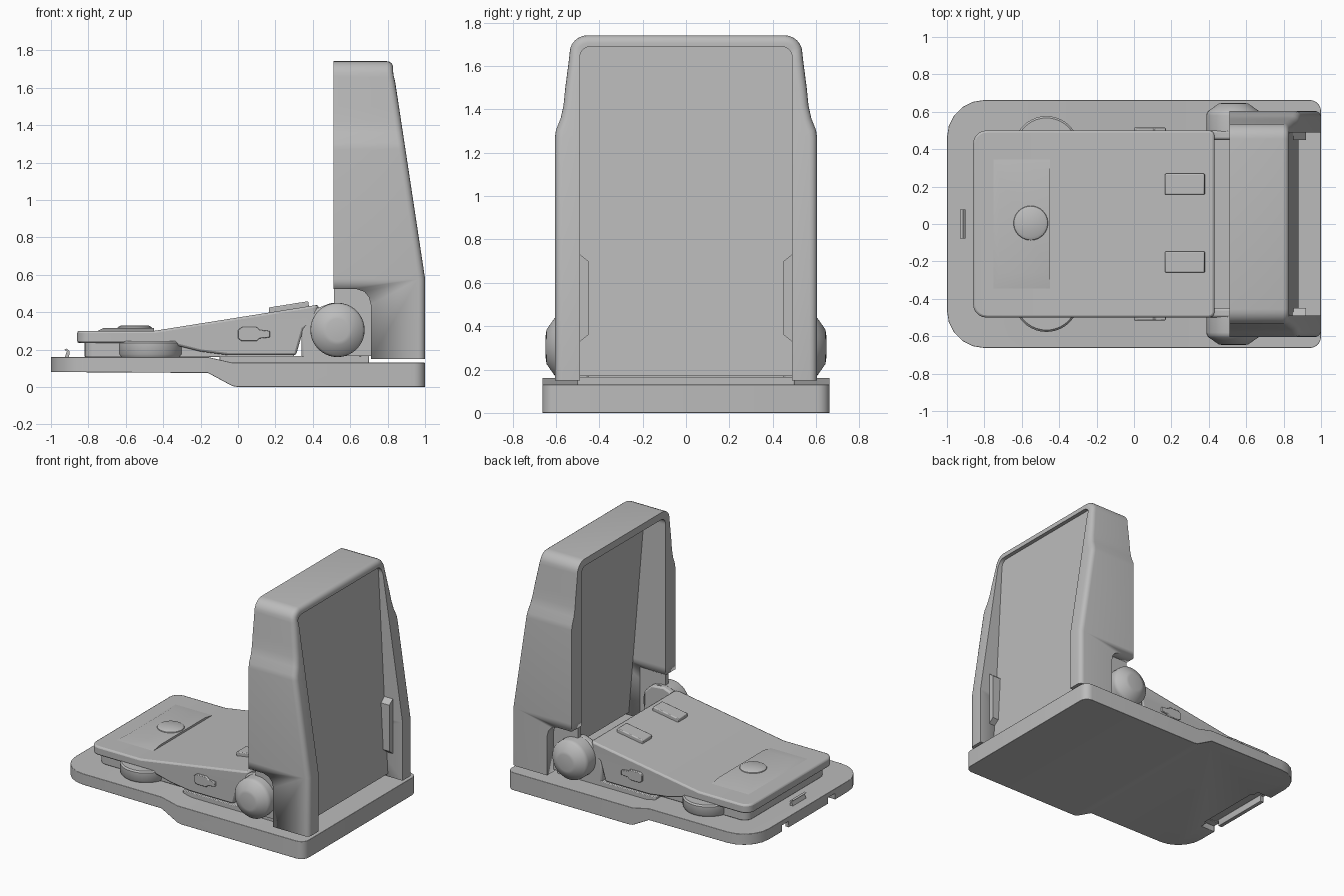
import bpy, bmesh, math
from mathutils import Matrix, Vector

cube = bpy.data.objects.get("Cube")
if cube:
    bpy.data.objects.remove(cube)

grey = bpy.data.materials.new("plain_grey")
grey.use_nodes = True
grey.diffuse_color = (0.5, 0.5, 0.5, 1)
grey.node_tree.nodes["Principled BSDF"].inputs["Base Color"].default_value = (0.5, 0.5, 0.5, 1)


def finish(name, bm, bevel=0, segments=2, angle=35, cutters=()):
    bmesh.ops.recalc_face_normals(bm, faces=bm.faces[:])
    mesh = bpy.data.meshes.new(name)
    bm.to_mesh(mesh)
    bm.free()
    ob = bpy.data.objects.new(name, mesh)
    bpy.context.collection.objects.link(ob)
    mesh.materials.append(grey)
    for cutter in cutters:
        mod = ob.modifiers.new("cut", "BOOLEAN")
        mod.object = cutter
        mod.operation = "DIFFERENCE"
        mod.solver = "EXACT"
    if bevel:
        mod = ob.modifiers.new("bevel", "BEVEL")
        mod.width, mod.segments = bevel, segments
        mod.limit_method, mod.angle_limit = "ANGLE", math.radians(angle)
    bpy.ops.object.select_all(action="DESELECT")
    ob.select_set(True)
    bpy.context.view_layer.objects.active = ob
    bpy.ops.object.shade_smooth_by_angle(angle=math.radians(angle))
    return ob


def prism(profile, y0, y1, left=0, right=0):
    """Extrude an x-z profile along y; round the upright end corners."""
    bm = bmesh.new()
    face = bm.faces.new([bm.verts.new((x, y0, z)) for x, z in profile])
    new = bmesh.ops.extrude_face_region(bm, geom=[face])["geom"]
    bmesh.ops.translate(bm, vec=(0, y1 - y0, 0), verts=[v for v in new if isinstance(v, bmesh.types.BMVert)])
    xs = [p[0] for p in profile]
    for end, size in ((min(xs), left), (max(xs), right)):
        if size:
            edges = [e for e in bm.edges if all(abs(v.co.x - end) < 1e-4 for v in e.verts)
                     and abs(e.verts[0].co.y - e.verts[1].co.y) < 1e-4]
            bmesh.ops.bevel(bm, geom=edges, offset=size, segments=5, profile=0.5, affect="EDGES")
    return bm


def box(x0, x1, y0, y1, z0, z1):
    return prism([(x0, z0), (x1, z0), (x1, z1), (x0, z1)], y0, y1)


def lathe(points, matrix):
    """Revolve (radius, height) points around z, then place."""
    bm = bmesh.new()
    vs = [bm.verts.new((r, 0, h)) for r, h in points]
    edges = [bm.edges.new(pair) for pair in zip(vs, vs[1:])]
    bmesh.ops.spin(bm, geom=vs + edges, axis=(0, 0, 1), cent=(0, 0, 0), steps=40, angle=math.tau)
    bmesh.ops.remove_doubles(bm, verts=bm.verts[:], dist=1e-4)
    bmesh.ops.transform(bm, matrix=matrix, verts=bm.verts[:])
    return bm


def helper(name, bm):
    ob = finish(name, bm)
    ob.hide_render = True
    ob.hide_viewport = True
    ob.display_type = "WIRE"
    return ob


# Stepped base with a groove and two finger slots under its free end
slots = [helper("base_groove_cutter", box(-0.97, -0.86, -0.26, 0.26, 0, 0.13))]
for side in (-1, 1):
    slots.append(helper("base_slot_cutter", box(-1.1, -0.88, side * 0.27 - 0.04, side * 0.27 + 0.04, 0, 0.125)))
finish("base", prism([(-1, 0.08), (-0.16, 0.075), (-0.03, 0.005), (0, 0), (1, 0), (1, 0.13), (-0.03, 0.13),
                      (-0.16, 0.16), (-1, 0.16)], -0.663, 0.663, 0.2, 0.06), 0.018, cutters=slots)
finish("base_riser", box(-0.1, 0.7, -0.5, 0.5, 0.12, 0.165), 0.005)
finish("latch_hook", prism([(-0.93, 0.15), (-0.905, 0.15), (-0.9, 0.19), (-0.915, 0.205), (-0.93, 0.2),
                            (-0.915, 0.19)], -0.077, 0.077))

# Sloping arm with a low tapered platform on its free end
finish("arm", prism([(-0.86, 0.235), (-0.86, 0.3), (-0.45, 0.3), (0.43, 0.44), (0.43, 0.36), (0.35, 0.31),
                     (0.31, 0.17), (-0.05, 0.17), (-0.2, 0.19), (-0.38, 0.235)],
                    -0.5, 0.5, 0.07, 0.03), 0.012)
platform = box(-0.77, -0.45, -0.4, 0.4, 0.29, 0.315)
for v in platform.verts:
    if v.co.z > 0.3:
        v.co.y *= 0.65
        v.co.x += 0.05 if v.co.x < -0.6 else 0
finish("arm_platform", platform)
finish("arm_underside", prism([(-0.82, 0.16), (0.3, 0.16), (0.3, 0.24), (-0.82, 0.24)],
                              -0.46, 0.46, 0.06), 0.005)
finish("round_button", lathe([(0, 0.33), (0.075, 0.328), (0.09, 0.32), (0.095, 0.308), (0.095, 0.26), (0, 0.26)],
                             Matrix.Translation((-0.552, 0.005, 0))))
slope = math.atan2(0.14, 0.88)
for y in (-0.203, 0.213):
    bm = box(-0.107, 0.107, y - 0.056, y + 0.056, -0.03, 0.022)
    bmesh.ops.transform(bm, verts=bm.verts[:], matrix=Matrix.Translation((0.273, 0, 0.42)) @ Matrix.Rotation(-slope, 4, "Y"))
    finish("arm_top_pad", bm, 0.006)

# Paired parts on each side
for side in (-1, 1):
    finish("side_disc", lathe([(0, 0.245), (0.165, 0.245), (0.175, 0.235), (0.175, 0.175), (0.165, 0.16), (0, 0.16)],
                              Matrix.Translation((-0.468, side * 0.402, 0))))
    finish("side_tab", prism([(0, 0.26), (0.02, 0.245), (0.1, 0.245), (0.115, 0.26), (0.17, 0.265), (0.17, 0.3),
                              (0.115, 0.305), (0.1, 0.32), (0.02, 0.32), (0, 0.305)],
                             side * 0.48, side * 0.515), 0.004)
    finish("hinge_bracket", prism([(0.34, 0.12), (0.66, 0.12), (0.66, 0.38), (0.6, 0.44), (0.5, 0.45),
                                   (0.42, 0.42), (0.36, 0.35), (0.34, 0.3)],
                                  side * 0.45, side * 0.5), 0.012)
    turn = Matrix.Translation((0.532, 0, 0.305)) @ Matrix.Rotation(-side * math.pi / 2, 4, "X")
    finish("hinge_knob", lathe([(0, 0.648), (0.06, 0.647), (0.08, 0.643), (0.133, 0.606), (0.142, 0.595),
                                (0.145, 0.58), (0.145, 0.47), (0, 0.47)], turn), angle=45)
    finish("hinge_cover", box(0.512, 0.72, side * 0.49, side * 0.53, 0.165, 0.53))
    clip = box(0.8, 0.92, side * 0.45, side * 0.5, 0.32, 0.74)
    for v in clip.verts:
        if abs(v.co.y) < 0.47:
            v.co.z += 0.04 if v.co.z < 0.5 else -0.04
    finish("panel_side_clip", clip)

# Upright frame: paired outer and inner paths swept from the front rim to the slanted rear rim
outer = [(0.605, 0.15), (0.605, 0.58), (0.605, 1.27), (0.6, 1.305), (0.578, 1.36), (0.565, 1.42),
         (0.557, 1.5), (0.54, 1.63)]
inner = [(0.49, z) for y, z in outer]
for i in range(7):
    a = i / 6 * math.pi / 2
    outer.append((0.455 + 0.082 * math.cos(a), 1.66 + 0.082 * math.sin(a)))
    inner.append((0.44 + 0.05 * math.cos(a), 1.64 + 0.05 * math.sin(a)))
outer += [(-y, z) for y, z in reversed(outer)]
inner += [(-y, z) for y, z in reversed(inner)]


def rear(z):
    return 0.83 + 0.17 * max(0, min(1, (1.7 - z) / 1.12))


bm = bmesh.new()
rings = [[bm.verts.new((x, y, z)) for x, y, z in section]
         for section in zip(*[[(0.51, *o), (rear(o[1]), *o), (rear(o[1]), *i), (0.51, *i)]
                              for o, i in zip(outer, inner)])]
for k in range(4):
    a, b = rings[k], rings[(k + 1) % 4]
    for i in range(len(a) - 1):
        bm.faces.new((a[i], a[i + 1], b[i + 1], b[i]))
for i in (0, -1):
    bm.faces.new([ring[i] for ring in rings])
bmesh.ops.recalc_face_normals(bm, faces=bm.faces[:])
rim = [bm.edges.get(pair) for pair in zip(rings[1], rings[1][1:])]
bmesh.ops.bevel(bm, geom=rim, offset=0.035, segments=4, profile=0.5, affect="EDGES")
hinge_gap = helper("hinge_gap_cutter", prism([(0.4, 0), (0.71, 0), (0.71, 0.44), (0.7, 0.48), (0.675, 0.51),
                                              (0.63, 0.525), (0.4, 0.525)], -0.8, 0.8))
finish("upright_frame", bm, cutters=[hinge_gap])

# Flat panel set inside the frame
finish("upright_panel", prism([(0.8, 1.7), (0.88, 0.17), (0.81, 0.17), (0.68, 1.7)], -0.495, 0.495))
